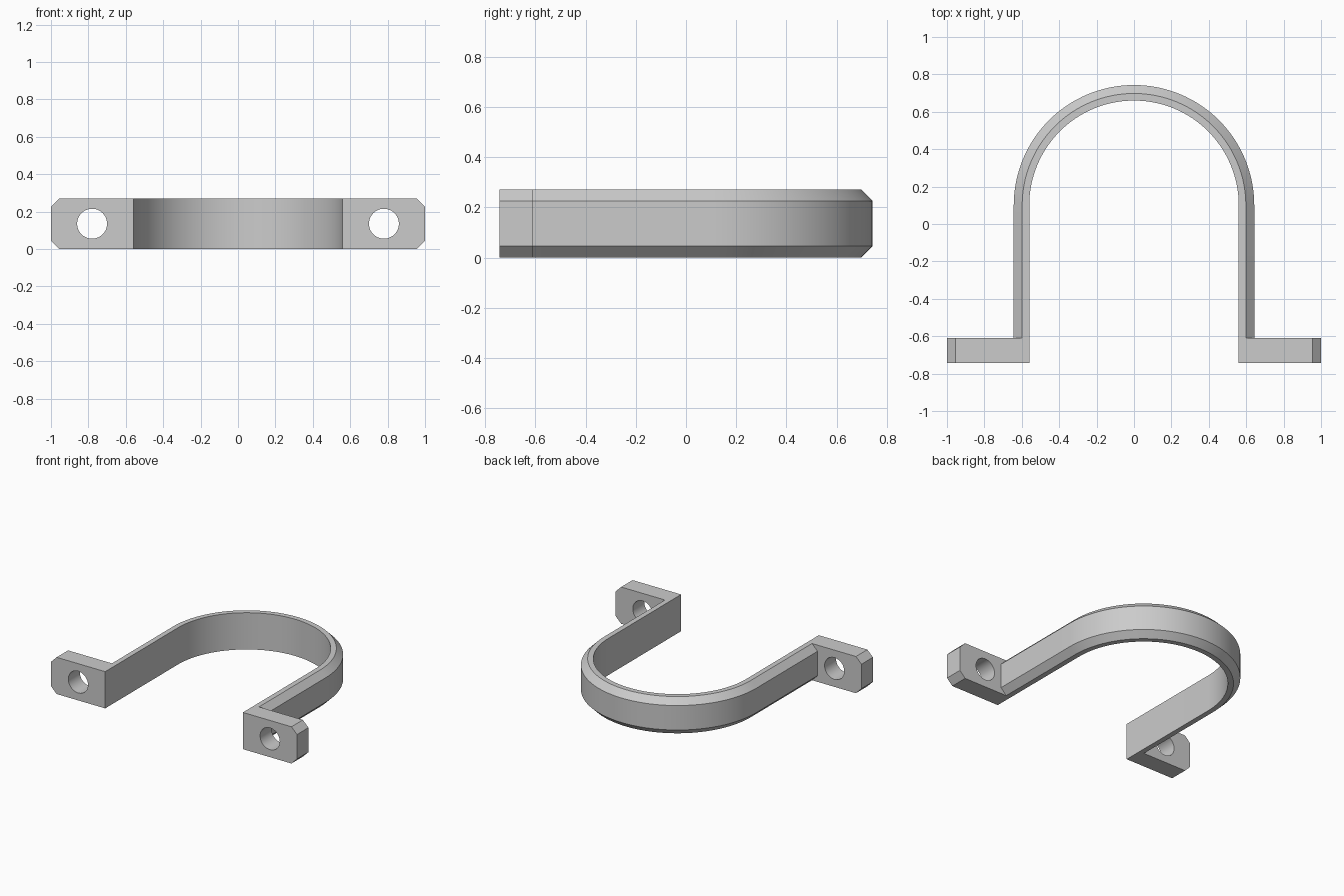
import bpy, bmesh, math
from mathutils import Matrix

cube = bpy.data.objects.get("Cube")
if cube:
    bpy.data.objects.remove(cube, do_unlink=True)

HEIGHT, CHAMFER = 0.27, 0.045
INNER, OUTER = 0.56, 0.643
ARC_Y, FOOT_FRONT, FOOT_BACK = 0.1, -0.743, -0.61
HOLE_X, HOLE_R = 0.78, 0.08

grey = bpy.data.materials.new("plain grey")
grey.use_nodes = True
colour = (0.6, 0.6, 0.6, 1)
grey.diffuse_color = colour
grey.node_tree.nodes["Principled BSDF"].inputs["Base Color"].default_value = colour


def make_object(name, bm):
    bmesh.ops.recalc_face_normals(bm, faces=bm.faces)
    mesh = bpy.data.meshes.new(name)
    bm.to_mesh(mesh)
    bm.free()
    mesh.materials.append(grey)
    obj = bpy.data.objects.new(name, mesh)
    bpy.context.collection.objects.link(obj)
    return obj


def smooth(obj):
    bpy.ops.object.select_all(action='DESELECT')
    obj.select_set(True)
    bpy.context.view_layer.objects.active = obj
    bpy.ops.object.shade_smooth_by_angle(angle=math.radians(30))


# Strap: section with chamfered outer edges, swept along a U
section = [(INNER, 0), (OUTER - CHAMFER, 0), (OUTER, CHAMFER),
           (OUTER, HEIGHT - CHAMFER), (OUTER - CHAMFER, HEIGHT), (INNER, HEIGHT)]
STEPS = 64
path = [(0, FOOT_BACK)]
path += [(math.pi * i / STEPS, ARC_Y) for i in range(STEPS + 1)]
path += [(math.pi, FOOT_BACK)]

bm = bmesh.new()
rings = [[bm.verts.new((r * math.cos(a), y + r * math.sin(a), z)) for r, z in section]
         for a, y in path]
for ring, following in zip(rings, rings[1:]):
    for i in range(len(section)):
        j = (i + 1) % len(section)
        bm.faces.new((ring[i], ring[j], following[j], following[i]))
smooth(make_object("strap", bm))

# Feet: plates with clipped outer corners and a bolt hole
for name, side in (("left_foot", 1), ("right_foot", -1)):
    outline = [(INNER, 0), (1 - CHAMFER, 0), (1, CHAMFER),
               (1, HEIGHT - CHAMFER), (1 - CHAMFER, HEIGHT), (INNER, HEIGHT)]
    bm = bmesh.new()
    face = bm.faces.new([bm.verts.new((side * x, FOOT_FRONT, z)) for x, z in outline])
    new = bmesh.ops.extrude_face_region(bm, geom=[face])["geom"]
    bmesh.ops.translate(bm, vec=(0, FOOT_BACK - FOOT_FRONT, 0),
                        verts=[v for v in new if isinstance(v, bmesh.types.BMVert)])
    foot = make_object(name, bm)

    # Bolt hole cutter
    bm = bmesh.new()
    place = Matrix.Translation((side * HOLE_X, (FOOT_FRONT + FOOT_BACK) / 2, HEIGHT / 2))
    bmesh.ops.create_cone(bm, cap_ends=True, segments=48, radius1=HOLE_R, radius2=HOLE_R,
                          depth=0.4, matrix=place @ Matrix.Rotation(math.pi / 2, 4, 'X'))
    cutter = make_object(name + "_hole_cutter", bm)
    cutter.hide_render = True
    cut = foot.modifiers.new("bolt hole", 'BOOLEAN')
    cut.operation, cut.solver, cut.object = 'DIFFERENCE', 'EXACT', cutter
    bpy.context.view_layer.objects.active = foot
    bpy.ops.object.modifier_apply(modifier=cut.name)
    bpy.data.objects.remove(cutter, do_unlink=True)
    smooth(foot)
